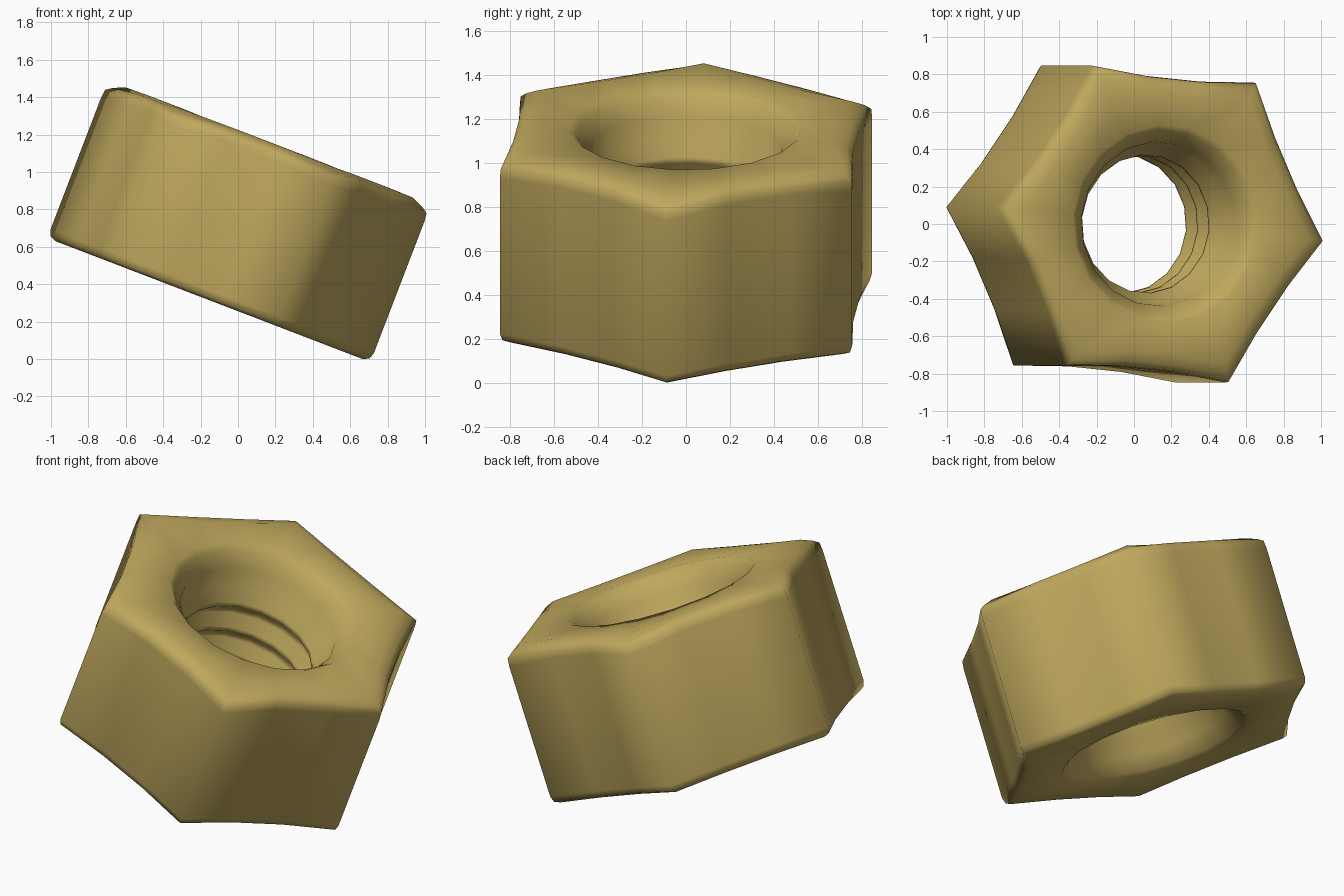
import bpy, bmesh, math
from mathutils import Matrix, Vector

if "Cube" in bpy.data.objects:
    bpy.data.objects.remove(bpy.data.objects["Cube"])

SEG = 18                      # three segments per hexagon side
TURN = math.radians(-5.6)     # spin about the bore axis
R = 0.93                      # corner radius


def outline(i, hexed):
    """Point i of a unit circle, or of the hexagon with slightly hollow sides."""
    if not hexed:
        a = TURN + i * math.tau / SEG
        return Vector((math.cos(a), math.sin(a), 0))
    side, k = divmod(i, 3)
    base = TURN + side * math.tau / 6
    if k == 0:
        return Vector((R * math.cos(base), R * math.sin(base), 0))
    a = base + math.radians(30) + math.radians(-11.2 if k == 1 else 11.2)
    return Vector((0.795 * math.cos(a), 0.795 * math.sin(a), 0))


# Cross-section rings: hexagonal?, scale, height at corners, height on sides
rings = [
    (True, 0.95, -0.435, -0.435), (True, 0.987, -0.42, -0.42),
    (True, 1.0, -0.385, -0.385), (True, 1.0, 0.37, 0.39),
    (True, 0.995, 0.415, 0.43), (True, 0.96, 0.438, 0.455),
    (True, 0.89, 0.467, 0.47),
]
# Bore: countersink, then thread ridges, then the lower countersink
bore = [(0.53, 0.467), (0.50, 0.44), (0.44, 0.36), (0.425, 0.24)]
for c in (0.17, 0.0, -0.17):
    bore += [(0.37, c + 0.015), (0.37, c - 0.015)]
    if c > -0.1:
        bore += [(0.425, c - 0.07), (0.425, c - 0.1)]
bore += [(0.425, -0.24), (0.44, -0.33), (0.50, -0.41), (0.53, -0.435)]
rings += [(False, r, w, w) for r, w in bore]

# Skin neighbouring rings into a closed body
bm = bmesh.new()
loops = []
for hexed, s, wc, ws in rings:
    loop = []
    for i in range(SEG):
        p = outline(i, hexed) * s
        p.z = wc if i % 3 == 0 else ws
        loop.append(bm.verts.new(p))
    loops.append(loop)
for a, b in zip(loops, loops[1:] + loops[:1]):
    for i in range(SEG):
        j = (i + 1) % SEG
        bm.faces.new((a[i], a[j], b[j], b[i]))
bmesh.ops.recalc_face_normals(bm, faces=bm.faces)

# Tilt the nut and rest it on its lowest corner
bm.transform(Matrix.Rotation(math.radians(21), 4, 'Y'))
bm.transform(Matrix.Translation((0, 0, -min(v.co.z for v in bm.verts))))

mesh = bpy.data.meshes.new("hex_nut")
bm.to_mesh(mesh)
bm.free()
mesh.shade_smooth()
nut = bpy.data.objects.new("hex_nut", mesh)
bpy.context.collection.objects.link(nut)

# Brass colour
brass = bpy.data.materials.new("brass")
brass.diffuse_color = (0.52, 0.39, 0.11, 1)
brass.use_nodes = True
brass.node_tree.nodes["Principled BSDF"].inputs["Base Color"].default_value = brass.diffuse_color
mesh.materials.append(brass)
